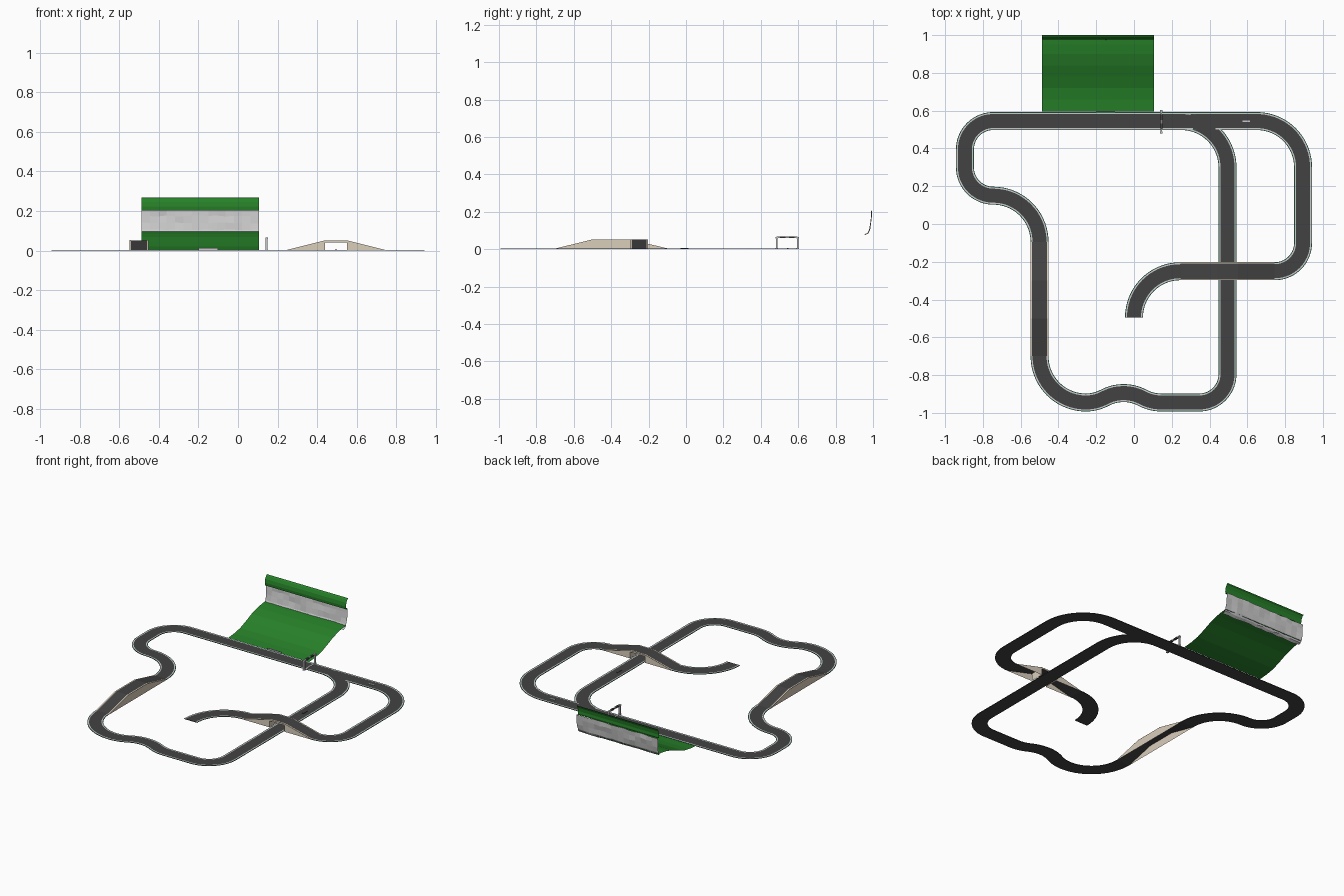
import bpy, bmesh, math, random
from mathutils import Vector

if "Cube" in bpy.data.objects:
    bpy.data.objects.remove(bpy.data.objects["Cube"])

random.seed(4)


def mat(name, rgb):
    m = bpy.data.materials.new(name)
    m.diffuse_color = (*rgb, 1)
    m.use_nodes = True
    m.node_tree.nodes["Principled BSDF"].inputs["Base Color"].default_value = m.diffuse_color
    return m


ASPHALT = mat("asphalt", (0.055, 0.055, 0.055))
WHITE = mat("white_line", (0.75, 0.75, 0.73))
VERGE = mat("verge_green", (0.03, 0.16, 0.09))
CREAM = mat("cream", (0.70, 0.62, 0.50))
GRASS = mat("grass", (0.02, 0.22, 0.022))


def add_mesh(name, verts, faces, material=None):
    me = bpy.data.meshes.new(name)
    me.from_pydata(verts, [], faces)
    me.update()
    ob = bpy.data.objects.new(name, me)
    bpy.context.collection.objects.link(ob)
    if material:
        me.materials.append(material)
    return ob


def box(name, centre, size, material=None):
    bm = bmesh.new()
    bmesh.ops.create_cube(bm, size=1)
    for v in bm.verts:
        v.co = Vector(a * b + c for a, b, c in zip(v.co, size, centre))
    me = bpy.data.meshes.new(name)
    bm.to_mesh(me)
    bm.free()
    ob = bpy.data.objects.new(name, me)
    bpy.context.collection.objects.link(ob)
    if material:
        me.materials.append(material)
    return ob


# Course layout: ("S", length, end height) or ("A", radius, turn in degrees)
course = [
    ("A", .245, -90),
    ("S", .195, .049), ("S", .11, .049), ("S", .195, 0),          # overpass
    ("A", .15, 90), ("S", .4, 0), ("A", .245, 90),
    ("S", 1.395, 0),                                              # top straight
    ("A", .15, 90), ("S", .095, 0), ("A", .15, 90), ("A", .245, -90),
    ("S", .205, .049), ("S", .2, .049), ("S", .2, 0),             # hump
    ("A", .245, 90), ("A", .213, 28), ("A", .213, -56), ("A", .213, 28),
    ("S", .2, 0), ("A", .15, 90), ("S", 1.095, 0), ("A", .245, 90),
]
stations = [(Vector((0, -.495, 0)), math.pi / 2)]
ends = [0]                      # station index at the end of every piece
for kind, a, b in course:
    p, h = stations[-1]
    if kind == "S":
        n = max(1, round(a / .02))
        step = Vector((math.cos(h), math.sin(h), 0)) * a / n
        step.z = (b - p.z) / n
        stations += [(p + step * i, h) for i in range(1, n + 1)]
    else:
        s = math.copysign(1, b)
        c = p + Vector((-math.sin(h), math.cos(h), 0)) * a * s
        n = max(5, round(abs(b) / 5))
        for i in range(1, n + 1):
            t = h + math.radians(b) * i / n
            stations.append((c + Vector((math.sin(t), -math.cos(t), 0)) * a * s, t))
    ends.append(len(stations) - 1)


def at(i, off, dz=0.0):
    p, h = stations[i]
    return p + Vector((-math.sin(h) * off, math.cos(h) * off, dz))


def in_junction(p):
    # leaves the kerbs open where the two lanes merge
    if not .24 < p.x < .52:
        return False
    r = math.hypot(p.x - .25, p.y - .3)
    return abs(p.y - .545) < .0355 or (.49 < p.y < .511 and .213 < r < .277)


def on_bridge(i):
    return stations[i][0].z + stations[i + 1][0].z > 1e-4


HW = .0475

# Road slab
verts, faces = [], []
N = len(stations)
for i in range(N):
    verts += [at(i, HW, .003), at(i, -HW, .003), at(i, -HW), at(i, HW)]
for i in range(N - 1):
    for k in range(4):
        m = (k + 1) % 4
        faces.append((4 * i + k, 4 * i + m, 4 * i + 4 + m, 4 * i + 4 + k))
faces += [(0, 1, 2, 3), tuple(4 * N - j for j in (1, 2, 3, 4))]
add_mesh("road", verts, faces, ASPHALT)


# Side lines and verges laid on the road edges
def strips(name, o0, o1, dz, material, keep):
    verts, faces = [], []
    for s in (1, -1):
        for i in range(N - 1):
            q = [at(i, s * o0, dz), at(i + 1, s * o0, dz), at(i + 1, s * o1, dz), at(i, s * o1, dz)]
            if in_junction(sum(q, Vector()) / 4) or not keep(i):
                continue
            k = len(verts)
            verts += q if s < 0 else q[::-1]
            faces.append((k, k + 1, k + 2, k + 3))
    add_mesh(name, verts, faces, material)


strips("white_lines", .037, .0435, .0037, WHITE, lambda i: not on_bridge(i))
strips("green_verges", .0435, HW, .0037, VERGE, lambda i: not on_bridge(i))
strips("bridge_edges", .040, HW, .0037, CREAM, on_bridge)


# Bridge side walls, with end faces beside an opening
def bridge_walls(name, first, open_middle):
    verts, faces = [], []

    def quad(*q):
        k = len(verts)
        verts.extend(q)
        faces.append((k, k + 1, k + 2, k + 3))

    a, b, c, d = ends[first:first + 4]
    for s in (HW + .0005, -HW - .0005):
        for i, j in ((a, b), (b, c), (c, d)):
            top = [at(i, s, .003), at(j, s, .003)]
            low = [Vector((v.x, v.y, 0)) for v in top]
            if open_middle and (i, j) == (b, c):
                for v in low:
                    v.z = .042
            quad(top[0], top[1], low[1], low[0])
    if open_middle:
        for i in (b, c):
            top = [at(i, HW), at(i, -HW)]
            quad(top[0], top[1], *[Vector((v.x, v.y, 0)) for v in reversed(top)])
    add_mesh(name, verts, faces, CREAM)


bridge_walls("overpass_walls", 1, True)
bridge_walls("hump_walls", 12, False)


# Hillside sheets: a (y, z) profile swept along x
def sheet(name, prof, cols, material, jitter=0.0):
    x0, x1 = -.488, .106
    verts, faces = [], []
    for c in range(cols + 1):
        for y, z in prof:
            verts.append((x0 + (x1 - x0) * c / cols,
                          y + random.uniform(-1, 1) * jitter, z + random.uniform(-1, 1) * jitter))
    n = len(prof)
    for c in range(cols):
        for r in range(n - 1):
            k = c * n + r
            faces.append((k, k + n, k + n + 1, k + 1))
    return add_mesh(name, verts, faces, material)


sheet("grass_slope", [(.595, .003), (.66, .009), (.72, .02), (.78, .043), (.84, .068),
                      (.90, .086), (.95, .094), (.981, .097)], 1, GRASS)
sheet("rock_face", [(.957, .078), (.972, .088), (.982, .105), (.988, .14),
                    (.991, .175), (.992, .205)], 14, None, .003)
sheet("grass_crest", [(.991, .205), (.979, .203), (.977, .222), (.981, .245),
                      (.99, .262), (1.0, .269)], 1, GRASS)

# Start gantry over the straight
gx = .145
for y in (.485, .597):
    box("gantry_post", (gx, y, .034), (.010, .007, .062))
    box("gantry_foot", (gx, y, .003), (.014, .012, .006))
    box("gantry_cap", (gx, y, .062), (.014, .012, .008))
box("gantry_beam", (gx, .541, .063), (.009, .112, .007))
box("gantry_sill", (gx, .541, .003), (.008, .112, .003))
for y in (.517, .565):
    box("gantry_panel", (gx, y, .063), (.012, .030, .009), ASPHALT)

# Small markers beside and on the road
box("pit_wall", (-.15, .596, .006), (.10, .004, .012))
box("lane_marker", (.595, .545, .0045), (.040, .008, .003), WHITE)
box("crossing_marker", (.495, -.008, .004), (.010, .045, .004), ASPHALT)
